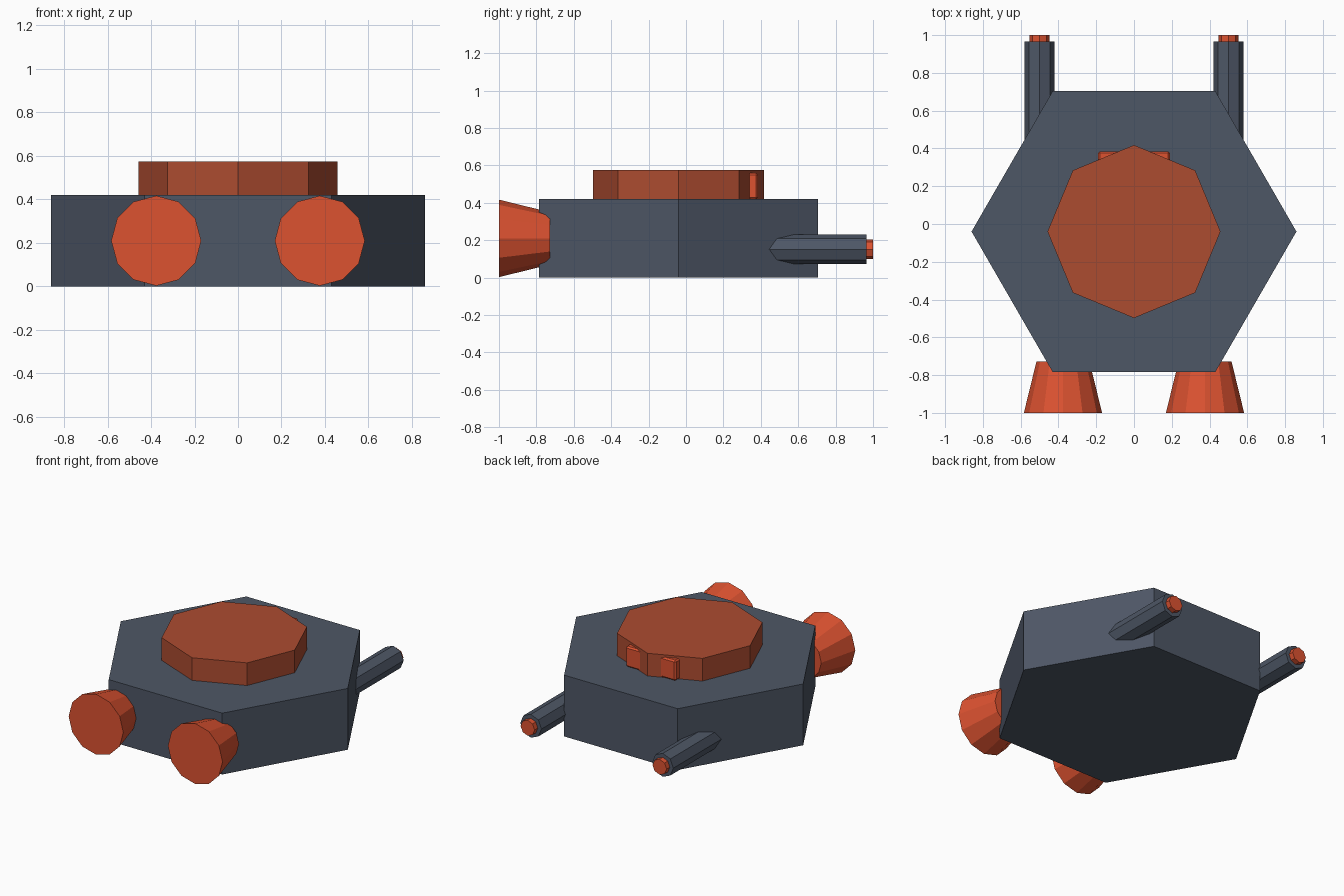
import bpy
from math import pi

if "Cube" in bpy.data.objects:
    bpy.data.objects.remove(bpy.data.objects["Cube"], do_unlink=True)


def material(name, r, g, b):
    m = bpy.data.materials.new(name)
    m.use_nodes = True
    m.diffuse_color = (r, g, b, 1)
    m.node_tree.nodes["Principled BSDF"].inputs["Base Color"].default_value = (r, g, b, 1)
    return m


slate = material("slate grey", 0.076, 0.095, 0.133)
rust = material("rust orange", 0.413, 0.072, 0.030)
bright = material("bright orange", 0.716, 0.084, 0.030)


def finish(name, mat):
    obj = bpy.context.object
    obj.name = obj.data.name = name
    obj.data.materials.append(mat)
    return obj


def prism(name, mat, sides, radius, z0, z1, turn):
    """Upright prism around the hull axis."""
    bpy.ops.mesh.primitive_cylinder_add(vertices=sides, radius=radius, depth=z1 - z0,
                                        location=(0, HULL_Y, (z0 + z1) / 2),
                                        rotation=(0, 0, turn))
    return finish(name, mat)


def tube(name, mat, sides, x, z, y0, y1, r0, r1):
    """Tapered tube lying along y, radius r0 at y0 and r1 at y1."""
    bpy.ops.mesh.primitive_cone_add(vertices=sides, radius1=r1, radius2=r0, depth=y1 - y0,
                                    location=(x, (y0 + y1) / 2, z), rotation=(pi / 2, 0, 0))
    return finish(name, mat)


HULL_Y = -0.04

# Hexagonal hull with an octagonal turret on top
prism("hull", slate, 6, 0.86, 0, 0.42, pi / 6)
prism("turret", rust, 8, 0.458, 0.42, 0.575, 0)

for side, s in (("left", 1), ("right", -1)):
    # Flared front nozzle
    tube(side + "_nozzle", bright, 12, s * 0.376, 0.21, -1, -0.727, 0.207, 0.14)

    # Rear barrel with a glowing tip
    tube(side + "_barrel", slate, 8, s * 0.5, 0.152, 0.3, 0.965, 0.08, 0.08)
    tube(side + "_barrel_tip", bright, 8, s * 0.5, 0.152, 0.94, 1, 0.053, 0.053)

    # Small light on the back of the turret
    bpy.ops.mesh.primitive_cube_add(size=1, location=(s * 0.13, 0.335, 0.49))
    light = finish(side + "_turret_light", bright)
    light.scale = (0.12, 0.1, 0.14)
    bpy.ops.object.transform_apply(location=False, rotation=False, scale=True)
    bevel = light.modifiers.new("chamfer", "BEVEL")
    bevel.width = 0.01
    bevel.segments = 1
